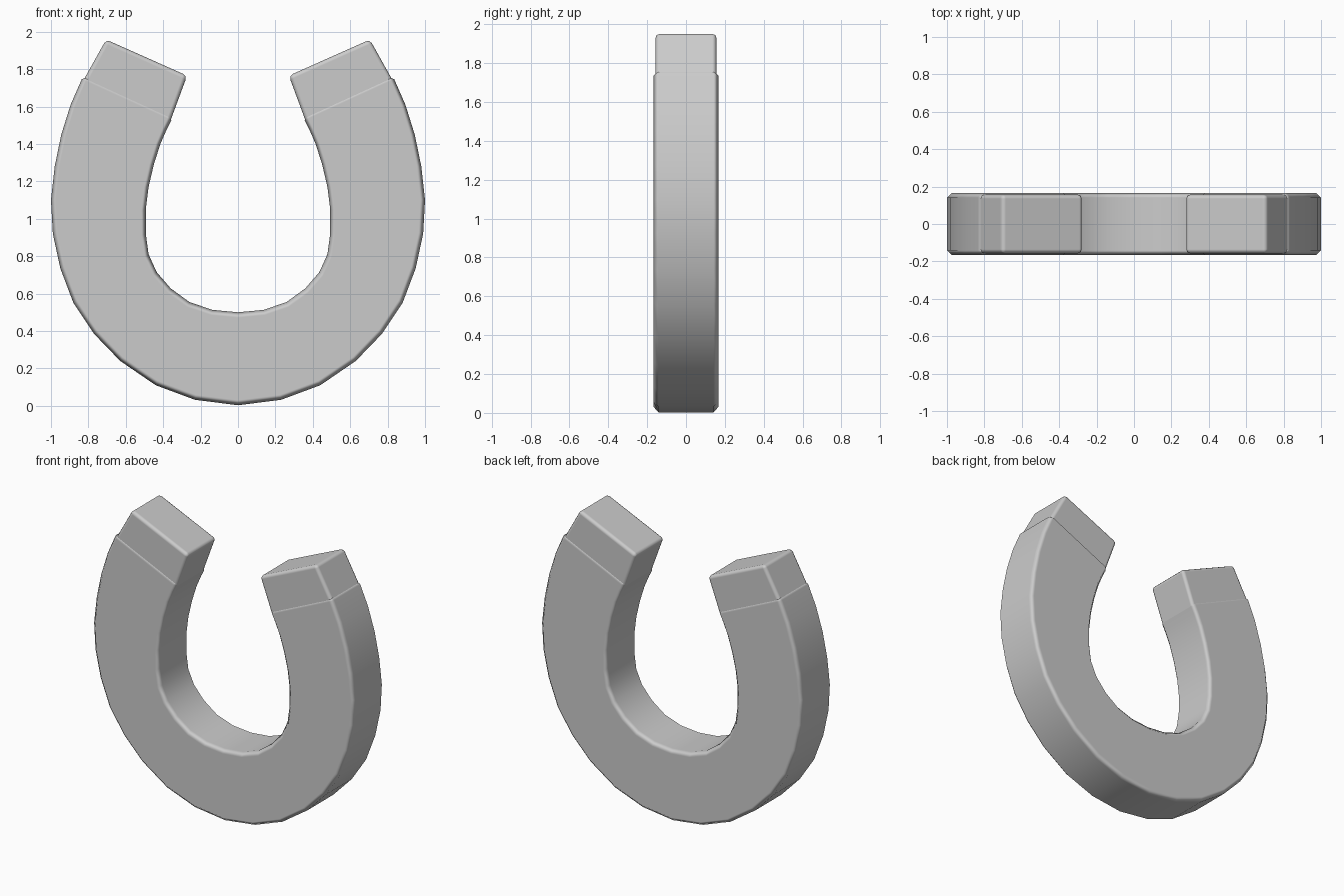
import bpy, bmesh

if "Cube" in bpy.data.objects:
    bpy.data.objects.remove(bpy.data.objects["Cube"])

# Right-hand half profiles (x, z), bottom centre up to the arm end
OUTER = [(0, .003), (.23, .032), (.44, .11), (.63, .24), (.77, .385), (.88, .55), (.95, .735),
         (.99, .92), (1.0, 1.10), (.98, 1.28), (.945, 1.45), (.895, 1.61), (.825, 1.77)]
INNER = [(0, .50), (.138, .513), (.26, .555), (.36, .628), (.435, .715), (.478, .81), (.493, .92),
         (.493, 1.05), (.478, 1.17), (.45, 1.29), (.415, 1.40), (.38, 1.48), (.345, 1.55)]


def mirrored(pts):
    return [(-x, z) for x, z in reversed(pts[1:])] + pts


def sweep(name, outer, inner, half_depth, bevel, segments, mirror=False):
    """Rectangular section running between an outer and an inner profile."""
    bm = bmesh.new()
    rings = []
    for (ox, oz), (ix, iz) in zip(outer, inner):
        rings.append([bm.verts.new((x, y, z)) for x, y, z in (
            (ox, -half_depth, oz), (ox, half_depth, oz),
            (ix, half_depth, iz), (ix, -half_depth, iz))])
    for a, b in zip(rings, rings[1:]):
        for k in range(4):
            n = (k + 1) % 4
            bm.faces.new((a[k], a[n], b[n], b[k]))
    bm.faces.new(rings[0])
    bm.faces.new(rings[-1])
    bmesh.ops.recalc_face_normals(bm, faces=bm.faces)
    mesh = bpy.data.meshes.new(name)
    bm.to_mesh(mesh)
    bm.free()
    mesh.shade_smooth()
    ob = bpy.data.objects.new(name, mesh)
    bpy.context.collection.objects.link(ob)
    bev = ob.modifiers.new("bevel", 'BEVEL')
    bev.width = bevel
    bev.segments = segments
    bev.limit_method = 'ANGLE'
    bev.angle_limit = 0.9
    bev.harden_normals = True
    if mirror:
        ob.modifiers.new("mirror", 'MIRROR')
    return ob


# Curved magnet body
sweep("magnet_body", mirrored(OUTER), mirrored(INNER), .167, .026, 1)

# Pole tips, sunk slightly into the arm ends
sweep("pole_tips", [(.835, 1.725), (.705, 1.958)], [(.37, 1.50), (.272, 1.765)],
      .157, .022, 2, mirror=True)
